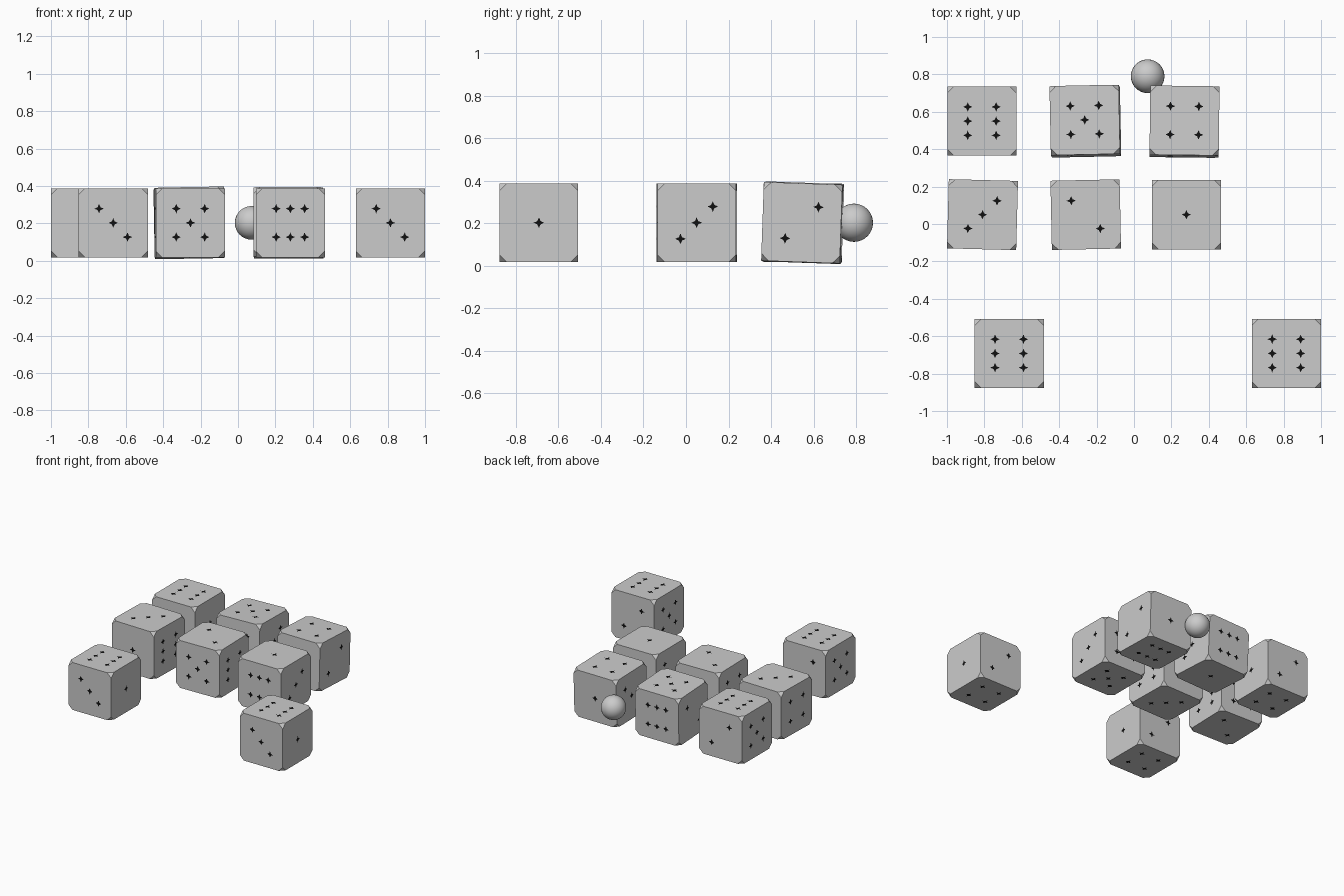
import bpy, bmesh, math
from mathutils import Vector, Matrix, Euler

if "Cube" in bpy.data.objects:
    bpy.data.objects.remove(bpy.data.objects["Cube"])

SIZE, H = 0.37, 0.185
P = 0.076          # pip spacing
CZ = 0.203         # height of the dice centres

pip_mat = bpy.data.materials.new("pip_black")
pip_mat.diffuse_color = (0.005, 0.005, 0.005, 1)
pip_mat.use_nodes = True
pip_mat.node_tree.nodes["Principled BSDF"].inputs["Base Color"].default_value = pip_mat.diffuse_color

# pip positions on a face, in its own (u, v) axes
FOUR = [(-1, -1), (-1, 1), (1, -1), (1, 1)]
LAYOUT = {
    1: [(0, 0)],
    2: [(-1, 1), (1, -1)],
    3: [(-1, 1), (0, 0), (1, -1)],
    4: FOUR,
    5: FOUR + [(0, 0)],
    6: FOUR + [(-1, 0), (1, 0)],
}
X, Y, Z = Vector((1, 0, 0)), Vector((0, 1, 0)), Vector((0, 0, 1))
# number: (normal, u, v) on the unturned die
FACES = {6: (Z, X, Y), 4: (-Z, X, Y), 3: (-Y, X, Z),
         2: (Y, X, Z), 1: (X, Y, Z), 5: (-X, Y, Z)}


def body_mesh():
    """Cube with its eight corners cut off."""
    bm = bmesh.new()
    bmesh.ops.create_cube(bm, size=SIZE)
    bmesh.ops.bevel(bm, geom=bm.verts[:], offset=0.035, segments=1,
                    affect='VERTICES')
    me = bpy.data.meshes.new("die_body")
    bm.to_mesh(me)
    bm.free()
    return me


def pip_mesh():
    """Four-pointed stars lying on all six faces."""
    bm = bmesh.new()
    for num, (n, u, v) in FACES.items():
        for a, b in LAYOUT[num]:
            c = n * (H + 0.0008) + u * (a * P) + v * (b * P)
            ring = []
            for i in range(8):
                r = 0.025 if i % 2 == 0 else 0.011
                t = i * math.pi / 4
                ring.append(bm.verts.new(c + u * r * math.cos(t) + v * r * math.sin(t)))
            mid = bm.verts.new(c)
            for i in range(8):
                tri = [mid, ring[i], ring[(i + 1) % 8]]
                if u.cross(v).dot(n) < 0:
                    tri.reverse()
                bm.faces.new(tri)
    me = bpy.data.meshes.new("die_pips")
    bm.to_mesh(me)
    bm.free()
    me.materials.append(pip_mat)
    return me


body, pips = body_mesh(), pip_mesh()

# name, x, y, where the die's own x and y axes point, small tilt in degrees
DICE = [
    ("back_left", -0.813, 0.55, X, Y, (0, 0, 0)),
    ("back_middle", -0.26, 0.55, -Z, -X, (-2, -1, 1.2)),
    ("back_right", 0.27, 0.547, Y, X, (-2, 0, -0.7)),
    ("middle_left", -0.81, 0.05, -Y, -Z, (0, 0, -1.5)),
    ("middle_centre", -0.258, 0.05, Y, Z, (0, 0, 1.2)),
    ("middle_right", 0.28, 0.05, Z, -X, (0, 0, 0)),
    ("front_left", -0.667, -0.692, X, Y, (0, 0, 0)),
    ("front_right", 0.815, -0.692, X, Y, (0, 0, 0)),
]
for name, x, y, ax, ay, tilt in DICE:
    turn = Matrix((ax, ay, ax.cross(ay))).transposed()
    rot = Euler([math.radians(t) for t in tilt]).to_matrix() @ turn
    m = Matrix.Translation((x, y, CZ)) @ rot.to_4x4()
    for part, me in (("die", body), ("pips", pips)):
        ob = bpy.data.objects.new(f"{part}_{name}", me)
        ob.matrix_world = m
        bpy.context.collection.objects.link(ob)

# small ball behind the dice
bpy.ops.mesh.primitive_uv_sphere_add(segments=32, ring_count=16, radius=0.09,
                                     location=(0.073, 0.79, 0.203))
bpy.context.object.name = "ball"
bpy.ops.object.shade_smooth()
